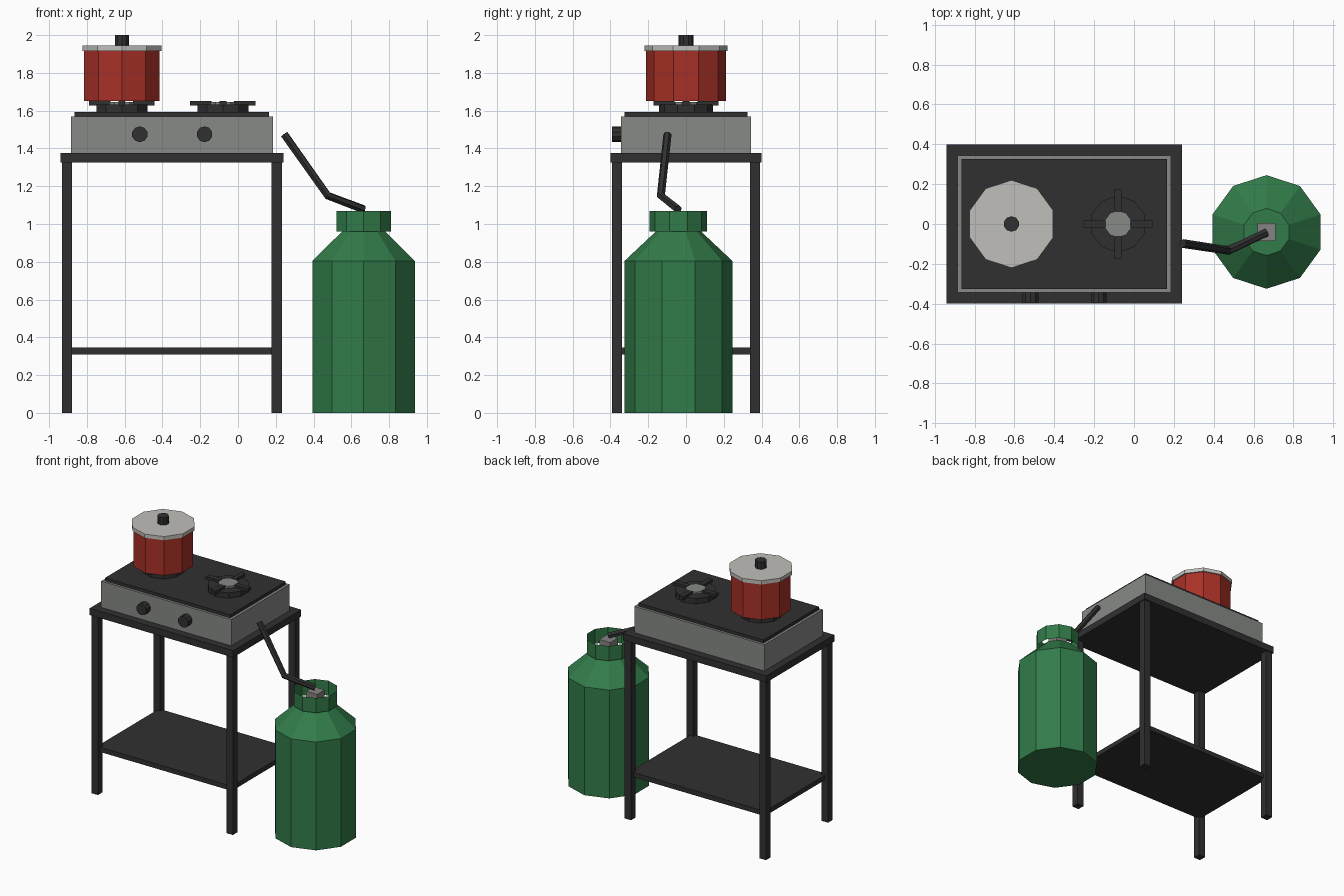
import bpy, bmesh, math
from mathutils import Matrix

if "Cube" in bpy.data.objects:
    bpy.data.objects.remove(bpy.data.objects["Cube"])


def material(name, rgb):
    m = bpy.data.materials.new(name)
    m.diffuse_color = (*rgb, 1)
    m.use_nodes = True
    m.node_tree.nodes["Principled BSDF"].inputs["Base Color"].default_value = m.diffuse_color
    return m


BLACK = material("black_iron", (0.03, 0.03, 0.03))
STEEL = material("grey_steel", (0.245, 0.255, 0.24))
RED = material("red_enamel", (0.39, 0.03, 0.02))
GREEN = material("green_paint", (0.032, 0.2, 0.067))
LID = material("pale_lid", (0.53, 0.52, 0.49))
VALVE = material("valve_grey", (0.24, 0.23, 0.22))


def finish(name, bm, mat):
    bmesh.ops.recalc_face_normals(bm, faces=bm.faces)
    mesh = bpy.data.meshes.new(name)
    bm.to_mesh(mesh)
    bm.free()
    mesh.materials.append(mat)
    ob = bpy.data.objects.new(name, mesh)
    bpy.context.collection.objects.link(ob)
    return ob


def box(name, x, y, z, mat):
    """Box from (min, max) pairs."""
    bm = bmesh.new()
    bmesh.ops.create_cube(bm, size=1)
    for v in bm.verts:
        for i, (a, b) in enumerate((x, y, z)):
            v.co[i] = a if v.co[i] < 0 else b
    return finish(name, bm, mat)


def lathe(name, centre, profile, mat, sides=10, caps=True, along_y=False):
    """Faceted turned part from (radius, height) pairs, first corner on +y."""
    bm = bmesh.new()
    rings = []
    for r, h in profile:
        angles = [math.pi / 2 + math.tau * i / sides for i in range(sides)]
        rings.append([bm.verts.new((r * math.cos(a), r * math.sin(a), h)) for a in angles])
    for lo, hi in zip(rings, rings[1:]):
        for i in range(sides):
            j = (i + 1) % sides
            bm.faces.new((lo[i], lo[j], hi[j], hi[i]))
    if caps:
        bm.faces.new(rings[0][::-1])
        bm.faces.new(rings[-1])
    if along_y:
        bm.transform(Matrix.Rotation(math.pi / 2, 4, 'X'))
    bm.transform(Matrix.Translation(centre))
    return finish(name, bm, mat)


# Table
box("table_top", (-0.94, 0.24), (-0.4, 0.4), (1.325, 1.375), BLACK)
box("lower_shelf", (-0.905, 0.205), (-0.365, 0.365), (0.31, 0.345), BLACK)
for side, x in (("left", -0.905), ("right", 0.205)):
    for end, y in (("front", -0.365), ("back", 0.365)):
        box(f"{end}_{side}_leg", (x - 0.027, x + 0.027), (y - 0.027, y + 0.027), (0, 1.325), BLACK)

# Stove body with dark cooking plate and two knobs
box("stove_body", (-0.885, 0.185), (-0.343, 0.343), (1.375, 1.57), STEEL)
box("cooking_plate", (-0.865, 0.165), (-0.325, 0.325), (1.57, 1.593), BLACK)
for side, x in (("left", -0.52), ("right", -0.177)):
    lathe(f"{side}_knob", (x, -0.34, 1.475), ((0.042, 0), (0.042, 0.053)), BLACK, along_y=True)

# Burners with centre cap and four support bars
for side, x in (("left", -0.615), ("right", -0.08)):
    lathe(f"{side}_burner", (x, 0, 0), ((0.142, 1.593), (0.142, 1.633)), BLACK)
    lathe(f"{side}_burner_cap", (x, 0, 0), ((0.068, 1.6), (0.068, 1.647)), STEEL)
    for i, (dx, dy) in enumerate(((1, 0), (0, 1), (-1, 0), (0, -1))):
        bar = box(f"{side}_burner_bar_{i + 1}", (0.06, 0.173), (-0.018, 0.018), (1.627, 1.65), BLACK)
        bar.matrix_world = Matrix.Translation((x, 0, 0)) @ Matrix.Rotation(math.atan2(dy, dx), 4, 'Z')

# Cooking pot
lathe("pot", (-0.615, 0, 0), ((0.211, 1.651), (0.211, 1.917)), RED)
lathe("pot_lid", (-0.615, 0, 0), ((0.22, 1.917), (0.22, 1.945)), LID)
lathe("lid_knob", (-0.615, 0, 0), ((0.039, 1.945), (0.039, 2.0)), BLACK)

# Gas bottle, open guard ring and valve
bottle = (0.665, -0.04, 0)
lathe("gas_bottle", bottle, ((0.285, 0), (0.285, 0.805), (0.118, 0.962)), GREEN)
lathe("guard_ring", bottle, ((0.152, 0.96), (0.152, 1.07)), GREEN, caps=False)
box("valve", (0.62, 0.71), (-0.085, 0.005), (0.96, 1.055), VALVE)

# Bent gas hose
curve = bpy.data.curves.new("gas_hose", 'CURVE')
curve.dimensions = '3D'
curve.bevel_depth = 0.022
curve.bevel_resolution = 1
curve.use_fill_caps = True
spline = curve.splines.new('POLY')
path = ((0.245, -0.098, 1.475), (0.475, -0.133, 1.15), (0.665, -0.042, 1.078))
spline.points.add(len(path) - 1)
for p, co in zip(spline.points, path):
    p.co = (*co, 1)
curve.materials.append(BLACK)
hose = bpy.data.objects.new("gas_hose", curve)
bpy.context.collection.objects.link(hose)
bpy.context.view_layer.objects.active = hose
hose.select_set(True)
bpy.ops.object.convert(target='MESH')
bpy.ops.object.shade_flat()
